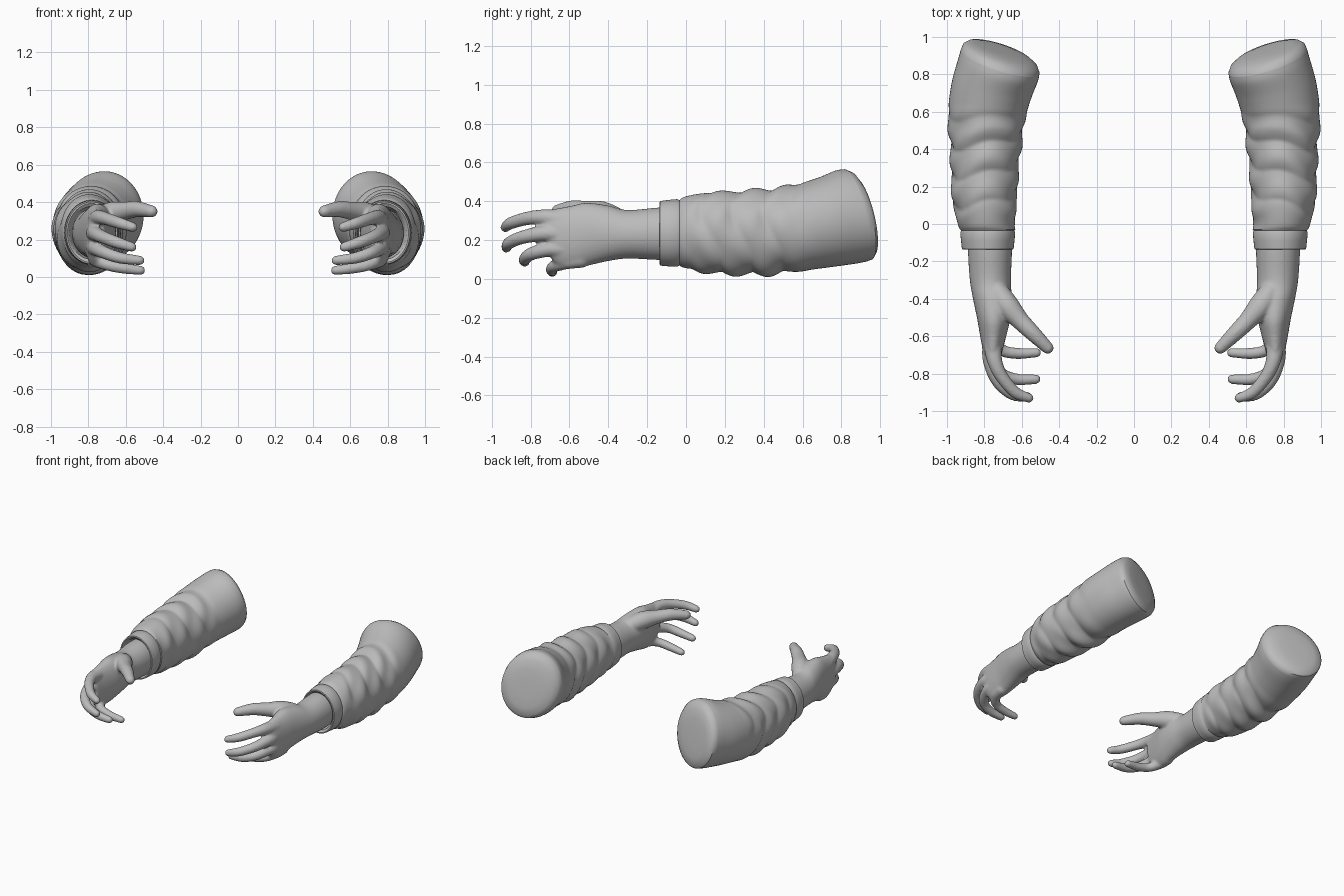
import bpy, bmesh, math
from mathutils import Vector

if "Cube" in bpy.data.objects:
    bpy.data.objects.remove(bpy.data.objects["Cube"])

grey = bpy.data.materials.new("grey")
grey.diffuse_color = (0.5, 0.5, 0.5, 1)
grey.use_nodes = True
grey.node_tree.nodes["Principled BSDF"].inputs["Base Color"].default_value = grey.diffuse_color


def spline(keys, steps):
    """Catmull-Rom interpolation through tuples of any length."""
    out = []
    n = len(keys)
    for i in range(n - 1):
        p = [keys[max(0, min(n - 1, i + k))] for k in (-1, 0, 1, 2)]
        for s in range(steps):
            t = s / steps
            out.append(tuple(0.5 * (2 * b + (c - a) * t + (2 * a - 5 * b + 4 * c - d) * t * t
                                    + (3 * b - a - 3 * c + d) * t ** 3)
                             for a, b, c, d in zip(*p)))
    out.append(tuple(keys[-1]))
    return out


def skin(bm, rings, cap_start=True, cap_end=True):
    """Bridge consecutive rings of points with quads."""
    vs = [[bm.verts.new(p) for p in r] for r in rings]
    n = len(vs[0])
    for a, b in zip(vs, vs[1:]):
        for i in range(n):
            j = (i + 1) % n
            bm.faces.new((a[i], a[j], b[j], b[i]))
    if cap_start:
        bm.faces.new(vs[0][::-1])
    if cap_end:
        bm.faces.new(vs[-1])


def finish(bm, name):
    bmesh.ops.recalc_face_normals(bm, faces=bm.faces[:])
    me = bpy.data.meshes.new(name)
    bm.to_mesh(me)
    bm.free()
    ob = bpy.data.objects.new(name, me)
    bpy.context.collection.objects.link(ob)
    me.materials.append(grey)
    for p in me.polygons:
        p.use_smooth = True
    return ob


def finger(bm, keys, sides=16):
    """Tapered tube through (x, y, z, radius) with rounded ends."""
    path = spline(keys, 6)
    pts = [Vector(p[:3]) for p in path]
    rad = [p[3] for p in path]
    d0, d1 = (pts[0] - pts[1]).normalized(), (pts[-1] - pts[-2]).normalized()
    arc = [math.radians(a) for a in (25, 50, 70, 85)]
    r0, r1 = rad[0], rad[-1]
    head = [(pts[0] + d0 * r0 * math.sin(a), r0 * math.cos(a)) for a in reversed(arc)]
    tail = [(pts[-1] + d1 * r1 * math.sin(a), r1 * math.cos(a)) for a in arc]
    stations = head + list(zip(pts, rad)) + tail
    rings = []
    for i, (p, r) in enumerate(stations):
        t = (stations[min(i + 1, len(stations) - 1)][0] - stations[max(i - 1, 0)][0]).normalized()
        u = t.cross(Vector((0, 0, 1))).normalized()
        v = u.cross(t)
        rings.append([p + (u * math.cos(k) + v * math.sin(k)) * r
                      for k in (2 * math.pi * s / sides for s in range(sides))])
    skin(bm, rings)


def mirror(ob):
    ob.modifiers.new("mirror", "MIRROR").use_mirror_merge = False


# Hand: wrist and palm sections (y, centre x, centre z, half width, half height)
bm = bmesh.new()
palm = [(-0.04, .77, .235, .115, .13), (-.14, .77, .233, .118, .135), (-.3, .768, .23, .110, .125),
        (-.4, .757, .235, .104, .143), (-.5, .75, .232, .090, .160), (-.58, .752, .215, .074, .160),
        (-.66, .755, .208, .056, .150), (-.71, .752, .215, .040, .125)]
rings = []
for y, cx, cz, rx, rz in spline(palm, 5):
    ring = []
    for s in range(32):
        a = 2 * math.pi * s / 32
        x, z = rx * math.cos(a), rz * math.sin(a)
        lean = 0.18 * max(0, min(1, (-.4 - y) / .25))     # knuckle row slopes back at the bottom
        ring.append((cx + x, y - lean * z, cz + z))
    rings.append(ring)
skin(bm, rings)

# Fingers: index, middle, ring, little, then thumb
for keys in (
    [(.755, -.64, .305, .050), (.745, -.73, .318, .041), (.708, -.815, .312, .035), (.635, -.90, .288, .032), (.562, -.930, .266, .026)],
    [(.765, -.64, .230, .046), (.768, -.73, .235, .041), (.728, -.840, .215, .035), (.650, -.91, .185, .032), (.567, -.925, .160, .026)],
    [(.765, -.60, .150, .046), (.765, -.69, .155, .040), (.715, -.795, .130, .034), (.630, -.83, .102, .031), (.525, -.830, .088, .026)],
    [(.760, -.54, .100, .044), (.752, -.61, .088, .038), (.705, -.675, .067, .032), (.620, -.692, .048, .030), (.520, -.688, .035, .025)],
    [(.725, -.37, .315, .060), (.675, -.44, .338, .064), (.610, -.515, .352, .050), (.540, -.585, .362, .043), (.462, -.662, .350, .033)],
):
    finger(bm, keys)
hand = finish(bm, "hand")
m = hand.modifiers.new("fuse", "REMESH")
m.mode, m.voxel_size, m.use_smooth_shade = "VOXEL", 0.009, True
m = hand.modifiers.new("soften", "SMOOTH")
m.factor, m.iterations = 0.5, 5
mirror(hand)

# Sleeve sections (y, centre x, centre z, half width, half height)
sleeve = [(-.03, .782, .238, .148, .172), (.0, .79, .24, .152, .185), (.1, .797, .238, .168, .205),
          (.2, .80, .237, .176, .213), (.3, .797, .238, .180, .216), (.4, .795, .242, .188, .222),
          (.5, .790, .252, .198, .222), (.6, .785, .268, .208, .224), (.72, .760, .293, .214, .231),
          (.82, .728, .318, .214, .240), (.87, .715, .327, .210, .238)]
cuff = [(-.06, .777, .233, .108, .130), (-.125, .780, .235, .120, .142), (-.136, .782, .235, .130, .158),
        (-.134, .782, .235, .138, .166), (-.09, .782, .236, .143, .171), (-.045, .782, .237, .147, .174),
        (-.034, .782, .238, .142, .168)]
cap = [(.900, .715, .325, .198, .226), (.920, .718, .322, .172, .198), (.932, .722, .318, .12, .14),
       (.936, .726, .316, .055, .065)]
N = 64


def folds(y, a):
    """Diagonal cloth creases, fading out towards the upper arm and the cuff."""
    w = max(0, min(1, (y + .02) / .08)) * max(0, min(1, (.64 - y) / .16))
    f = abs(math.sin(20 * y + 1.3 * math.sin(a + .6) + .5 * math.sin(3 * a)))
    g = math.sin(34 * y - 2 * math.sin(a - .8) + 2 * math.cos(2 * a))
    return w * (0.075 * (f - .62) + 0.025 * g)


bm = bmesh.new()
rings = []
for y, cx, cz, rx, rz in cuff + spline(sleeve, 9) + cap:
    t = max(0, min(1, (y - .5) / .37))
    ring = []
    for s in range(N):
        a = 2 * math.pi * s / N
        k = 1 + folds(y, a)
        x, z = rx * k * math.cos(a), rz * k * math.sin(a)
        ring.append((cx + x, y + t * (.30 * x - .23 * z), max(.004, cz + z)))
    rings.append(ring)
skin(bm, rings, cap_start=False)
arm = finish(bm, "sleeve")
mirror(arm)
bpy.context.view_layer.objects.active = arm
arm.select_set(True)
bpy.ops.object.shade_smooth_by_angle(angle=math.radians(40))
